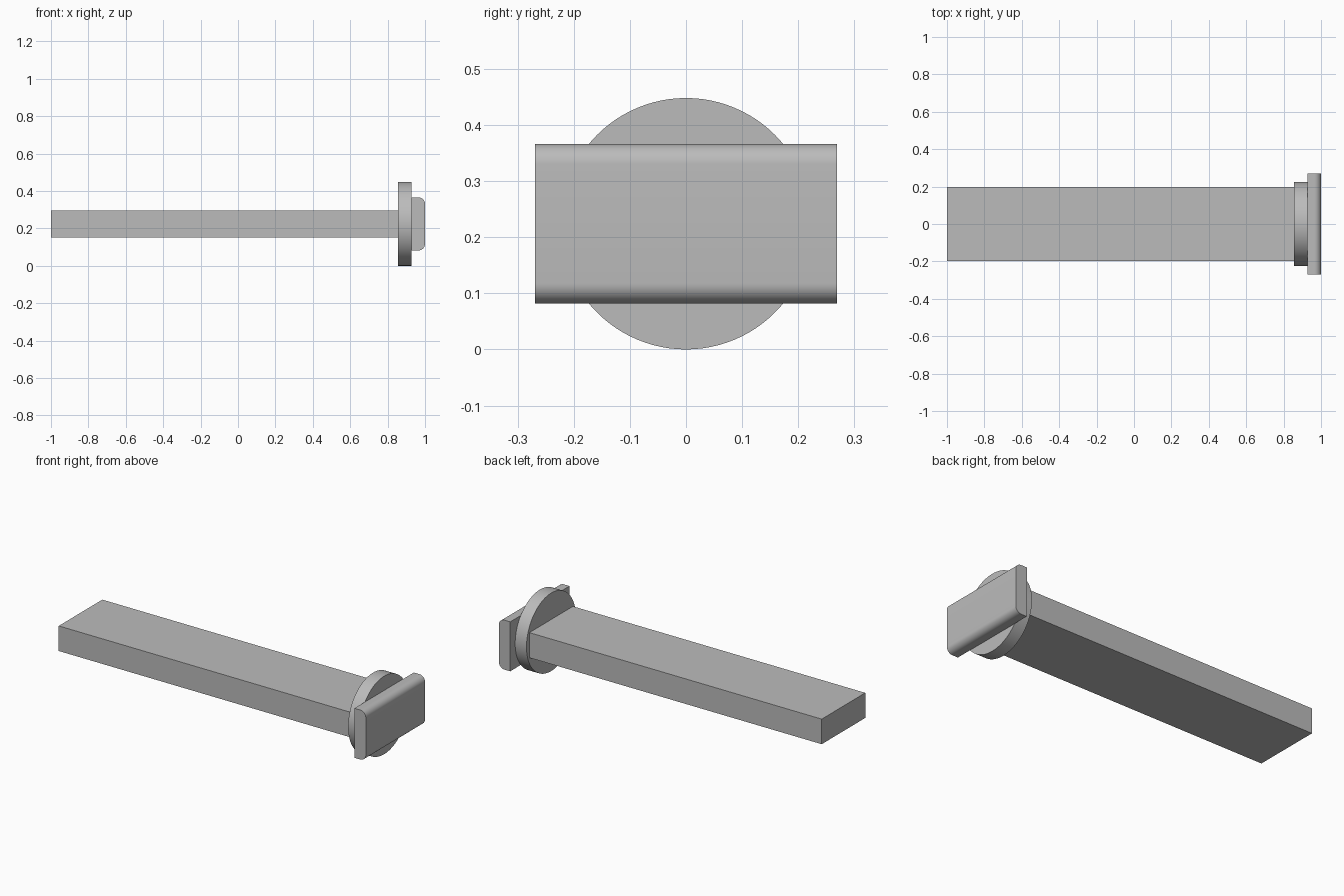
import bpy
import bmesh
import math
from mathutils import Matrix

cube = bpy.data.objects.get("Cube")
if cube:
    bpy.data.objects.remove(cube, do_unlink=True)

# Shared heights and joints along the x axis
AXIS_Z = 0.224
BAR_END, DISC_END, TIP = 0.856, 0.928, 1.0

grey = bpy.data.materials.new("plain grey")
grey.use_nodes = True
grey.diffuse_color = (0.5, 0.5, 0.5, 1)
grey.node_tree.nodes["Principled BSDF"].inputs["Base Color"].default_value = grey.diffuse_color


def finish(name, bm):
    """Turn a bmesh into a shaded object with the shared material."""
    bmesh.ops.recalc_face_normals(bm, faces=bm.faces)
    mesh = bpy.data.meshes.new(name)
    bm.to_mesh(mesh)
    bm.free()
    mesh.materials.append(grey)
    obj = bpy.data.objects.new(name, mesh)
    bpy.context.collection.objects.link(obj)
    bpy.ops.object.select_all(action="DESELECT")
    obj.select_set(True)
    bpy.context.view_layer.objects.active = obj
    bpy.ops.object.shade_smooth_by_angle(angle=math.radians(30))
    return obj


def box(x0, x1, width, height):
    """Box centred on the main axis between two x positions."""
    bm = bmesh.new()
    place = Matrix.Translation(((x0 + x1) / 2, 0, AXIS_Z))
    size = Matrix.Diagonal((x1 - x0, width, height, 1))
    bmesh.ops.create_cube(bm, size=1, matrix=place @ size)
    return bm


# Long flat bar
finish("bar", box(-1, BAR_END, 0.395, 0.144))

# Round collar
bm = bmesh.new()
turn = Matrix.Translation(((BAR_END + DISC_END) / 2, 0, AXIS_Z)) @ Matrix.Rotation(math.pi / 2, 4, "Y")
bmesh.ops.create_cone(bm, cap_ends=True, segments=96, radius1=AXIS_Z, radius2=AXIS_Z,
                      depth=DISC_END - BAR_END, matrix=turn)
finish("collar", bm)

# End plate with its two long outer edges rounded
bm = box(DISC_END, TIP, 0.538, 0.284)
outer = [e for e in bm.edges
         if all(v.co.x > TIP - 0.01 for v in e.verts)
         and abs(e.verts[0].co.y - e.verts[1].co.y) > 0.1]
bmesh.ops.bevel(bm, geom=outer, offset=0.036, segments=10, profile=0.5, affect="EDGES")
finish("end_plate", bm)
